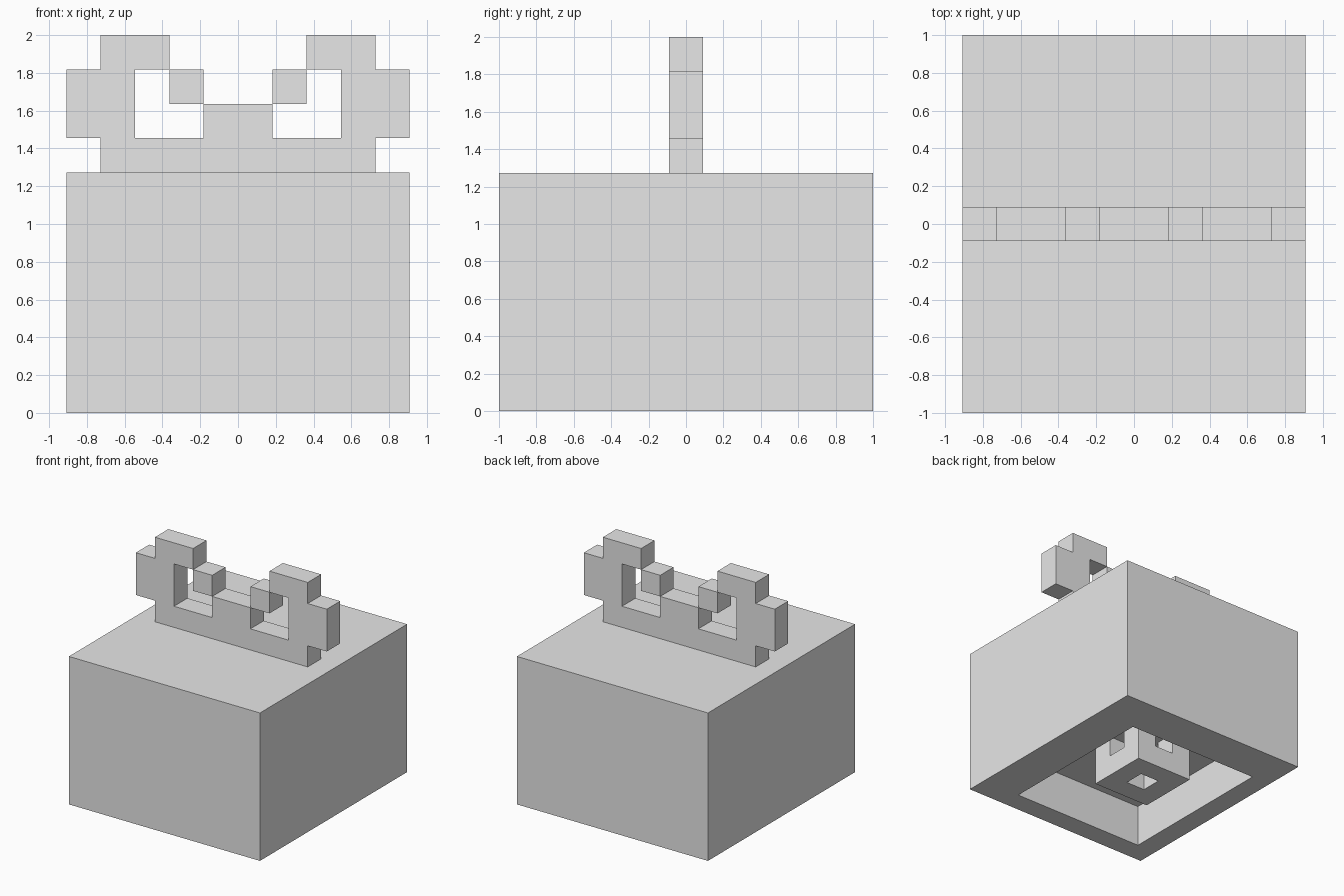
import bpy
import bmesh
from mathutils import Vector

U = 2 / 11  # one block of the design

cube = bpy.data.objects.get("Cube")
if cube:
    bpy.data.objects.remove(cube, do_unlink=True)

grey = bpy.data.materials.new("light_grey")
grey.use_nodes = True
grey.diffuse_color = (0.8, 0.8, 0.8, 1)
grey.node_tree.nodes["Principled BSDF"].inputs["Base Color"].default_value = (0.8, 0.8, 0.8, 1)


def finish(name, bm):
    """Turn a bmesh in block units into a flat grey object."""
    bmesh.ops.scale(bm, vec=(U, U, U), verts=bm.verts)
    bmesh.ops.recalc_face_normals(bm, faces=bm.faces)
    mesh = bpy.data.meshes.new(name)
    bm.to_mesh(mesh)
    bm.free()
    mesh.materials.append(grey)
    obj = bpy.data.objects.new(name, mesh)
    bpy.context.scene.collection.objects.link(obj)
    return obj


def box(name, low, high):
    bm = bmesh.new()
    bmesh.ops.create_cube(bm, size=1)
    low, high = Vector(low), Vector(high)
    bmesh.ops.scale(bm, vec=high - low, verts=bm.verts)
    bmesh.ops.translate(bm, vec=(low + high) / 2, verts=bm.verts)
    return finish(name, bm)


def carve(obj, low, high):
    """Cut a box-shaped hole and bake the result."""
    cutter = box("cutter", low, high)
    cutter.hide_render = True
    mod = obj.modifiers.new("carve", "BOOLEAN")
    mod.operation = "DIFFERENCE"
    mod.solver = "EXACT"
    mod.object = cutter
    bpy.context.view_layer.update()
    graph = bpy.context.evaluated_depsgraph_get()
    mesh = bpy.data.meshes.new_from_object(obj.evaluated_get(graph))
    obj.modifiers.clear()
    obj.data = mesh
    bpy.data.objects.remove(cutter, do_unlink=True)


# Body with an off-centre recess underneath
body = box("body", (-5, -5.5, 0), (5, 5.5, 7))
carve(body, (-4, -4.5, -1), (3, 3.5, 2))

# Clapper hanging in the recess, with a hole through each axis
clapper = box("clapper", (-2, -1.5, 0), (1, 1.5, 2))
carve(clapper, (-1, -0.5, -1), (0, 0.5, 3))
carve(clapper, (-3, -0.5, 1), (2, 0.5, 3))
carve(clapper, (-1, -3, 1), (0, 3, 3))

# Stepped handle: half outline mirrored, then extruded
half = [(4, 7), (4, 8), (5, 8), (5, 10), (4, 10), (4, 11),
        (2, 11), (2, 10), (3, 10), (3, 8), (1, 8), (1, 9)]
outline = half + [(-x, z) for x, z in reversed(half)]
bm = bmesh.new()
face = bm.faces.new([bm.verts.new((x, -0.5, z)) for x, z in outline])
side = bmesh.ops.extrude_face_region(bm, geom=[face], use_keep_orig=True)
moved = [g for g in side["geom"] if isinstance(g, bmesh.types.BMVert)]
bmesh.ops.translate(bm, vec=(0, 1, 0), verts=moved)
finish("handle", bm)

# Small blocks at the inner tips of the handle loops
for name, x in (("left_handle_tip", 1), ("right_handle_tip", -2)):
    box(name, (x, -0.5, 9), (x + 1, 0.5, 10))
